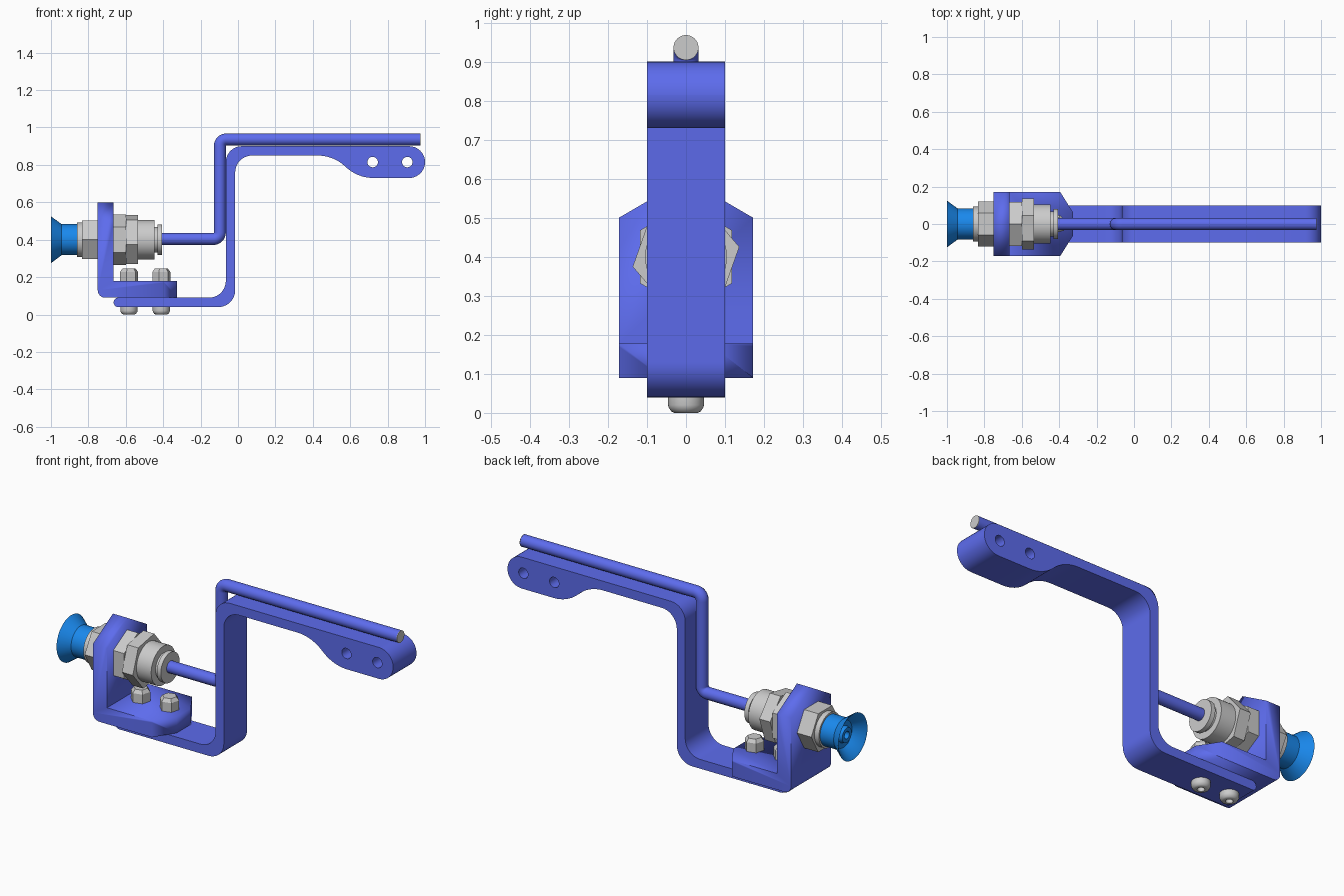
import bpy, bmesh
from math import sin, cos, tan, pi, radians
from mathutils import Vector

if "Cube" in bpy.data.objects:
    bpy.data.objects.remove(bpy.data.objects["Cube"])


def material(name, rgb):
    m = bpy.data.materials.new(name)
    m.diffuse_color = (*rgb, 1)
    m.use_nodes = True
    m.node_tree.nodes["Principled BSDF"].inputs["Base Color"].default_value = m.diffuse_color
    return m


BLUE = material("bracket_blue", (0.11, 0.15, 0.85))
CUP = material("cup_blue", (0.01, 0.25, 0.85))
AXIS_Z = 0.40


def finish(ob, mat=None):
    if mat:
        ob.data.materials.append(mat)
    bpy.ops.object.select_all(action='DESELECT')
    ob.select_set(True)
    bpy.context.view_layer.objects.active = ob
    if ob.type == 'CURVE':
        bpy.ops.object.convert(target='MESH')
        ob = bpy.context.object
    bm = bmesh.new()
    bm.from_mesh(ob.data)
    bmesh.ops.remove_doubles(bm, verts=bm.verts, dist=1e-5)
    bmesh.ops.recalc_face_normals(bm, faces=bm.faces)
    bm.to_mesh(ob.data)
    bm.free()
    bpy.ops.object.shade_smooth_by_angle(angle=radians(30))
    return ob


def fillet(corners, closed=True, n=10):
    """Polyline with round corners; corners are (x, z, radius)."""
    out = []
    for i, (x, z, r) in enumerate(corners):
        p = Vector((x, z))
        if r == 0 or (not closed and i in (0, len(corners) - 1)):
            out.append(p)
            continue
        a = (Vector(corners[i - 1][:2]) - p).normalized()
        b = (Vector(corners[(i + 1) % len(corners)][:2]) - p).normalized()
        half = a.angle(b) / 2
        centre = p + (a + b).normalized() * (r / sin(half))
        start = p + a * (r / tan(half)) - centre
        end = p + b * (r / tan(half)) - centre
        sweep = pi - 2 * half
        for k in range(n + 1):
            t = k / n
            out.append(centre + (start * sin((1 - t) * sweep) + end * sin(t * sweep)) / sin(sweep))
    return out


def new_curve(name, loops, dim, closed):
    cu = bpy.data.curves.new(name, 'CURVE')
    cu.dimensions = dim
    for loop in loops:
        s = cu.splines.new('POLY')
        s.points.add(len(loop) - 1)
        for p, q in zip(s.points, loop):
            p.co = (q[0], q[1], 0, 1)
        s.use_cyclic_u = closed
    ob = bpy.data.objects.new(name, cu)
    ob.rotation_euler.x = pi / 2
    bpy.context.collection.objects.link(ob)
    return ob


def plate(name, loops, half_width):
    """Side profile extruded symmetrically in y."""
    ob = new_curve(name, loops, '2D', True)
    ob.data.fill_mode = 'BOTH'
    ob.data.extrude = half_width
    return finish(ob, BLUE)


def lathe(name, pts, axis='X', centre=(0, 0, 0), seg=40, rot=0, mat=None):
    """Turned part from (position along axis, radius) points."""
    bm = bmesh.new()
    rings = []
    for a, r in pts:
        ring = []
        for k in range(seg):
            t = 2 * pi * k / seg + radians(rot)
            u, v = r * cos(t), r * sin(t)
            co = (a, u, v) if axis == 'X' else (u, v, a)
            ring.append(bm.verts.new(Vector(co) + Vector(centre)))
        rings.append(ring)
    for p, q in zip(rings, rings[1:]):
        for k in range(seg):
            j = (k + 1) % seg
            bm.faces.new((p[k], p[j], q[j], q[k]))
    bm.faces.new(rings[0])
    bm.faces.new(rings[-1])
    me = bpy.data.meshes.new(name)
    bm.to_mesh(me)
    bm.free()
    ob = bpy.data.objects.new(name, me)
    bpy.context.collection.objects.link(ob)
    return finish(ob, mat)


# Bent mounting arm with two holes in its rounded end
arm = fillet([(-0.665, 0.04, 0.0248), (-0.015, 0.04, 0.09), (-0.015, 0.85, 0.09),
              (0.51, 0.85, 0.215), (0.64, 0.73, 0.215), (1.0, 0.73, 0.0848),
              (1.0, 0.90, 0.0848), (-0.065, 0.90, 0.085), (-0.065, 0.09, 0.09),
              (-0.665, 0.09, 0.0248)])
holes = [[(x + 0.028 * cos(k * pi / 16), 0.815 + 0.028 * sin(k * pi / 16)) for k in range(32)]
         for x in (0.72, 0.905)]
plate("mounting_arm", [arm] + holes, 0.1)

# L bracket, then trimmed to a pointed top and a chamfered foot
bracket = plate("angle_bracket", [fillet([
    (-0.75, 0.09, 0.04), (-0.325, 0.09, 0), (-0.325, 0.178, 0),
    (-0.665, 0.178, 0), (-0.665, 0.63, 0), (-0.75, 0.63, 0)])], 0.172)
bpy.ops.object.transform_apply(location=False, rotation=True, scale=False)
bm = bmesh.new()
bm.from_mesh(bracket.data)
for s in (-1, 1):
    for co, no in (((0, 0, 0.60), (0, s * 0.10, 0.172)),
                   ((-0.395, s * 0.172, 0), (0.112, s * 0.07, 0))):
        bmesh.ops.bisect_plane(bm, geom=bm.verts[:] + bm.edges[:] + bm.faces[:], dist=1e-6,
                               plane_co=co, plane_no=no, clear_outer=True)
        bmesh.ops.holes_fill(bm, edges=[e for e in bm.edges if e.is_boundary], sides=0)
bmesh.ops.recalc_face_normals(bm, faces=bm.faces)
bm.to_mesh(bracket.data)
bm.free()

# Air tube with tight bends and a grey cut end
tube = new_curve("air_tube", [fillet([
    (-0.45, 0.404, 0), (-0.097, 0.404, 0.035), (-0.097, 0.936, 0.035), (0.973, 0.936, 0)],
    closed=False)], '3D', False)
tube.data.bevel_depth = 0.032
tube.data.bevel_resolution = 6
tube.data.use_fill_caps = True
finish(tube, BLUE)
lathe("tube_end", [(0.972, 0.032), (0.975, 0.032)], centre=(0, 0, 0.936))

# Suction cup, hollow at the mouth with a raised centre port
C = (0, 0, AXIS_Z)
lathe("suction_cup", [(-0.88, 0.02), (-0.965, 0.02), (-0.965, 0.04), (-0.945, 0.045),
                      (-0.945, 0.072), (-0.995, 0.115), (-1.0, 0.125),
                      (-0.943, 0.083), (-0.855, 0.083)], centre=C, mat=CUP)

# Bulkhead fitting: collar, nuts, body, release ring
lathe("fitting_collar", [(-0.862, 0.093), (-0.83, 0.093)], centre=C)
lathe("fitting_core", [(-0.84, 0.068), (-0.41, 0.068)], centre=C)
lathe("fitting_body", [(-0.54, 0.105), (-0.447, 0.105)], centre=C)
lathe("release_ring", [(-0.43, 0.081), (-0.406, 0.081)], centre=C)
for name, x0, x1, r, rot in (("cup_nut", -0.835, -0.75, 0.12, 0),
                             ("lock_nut", -0.665, -0.60, 0.136, 30),
                             ("body_hex", -0.60, -0.535, 0.139, 10.5)):
    lathe(name, [(x0, r), (x1, r)], centre=C, seg=6, rot=rot)

# Clamp bolts: button head with socket below, hex nut above
for i, x in enumerate((-0.583, -0.41)):
    c = (x, 0, 0)
    lathe(f"bolt_head_{i}", [(0.022, 0.018), (0.0, 0.018), (0.0, 0.03), (0.004, 0.038),
                             (0.013, 0.044), (0.02, 0.046), (0.04, 0.046)], 'Z', c)
    lathe(f"bolt_shank_{i}", [(0.025, 0.025), (0.20, 0.025)], 'Z', c)
    lathe(f"bolt_nut_{i}", [(0.178, 0.05), (0.228, 0.05), (0.246, 0.036)], 'Z', c, seg=6, rot=15)
